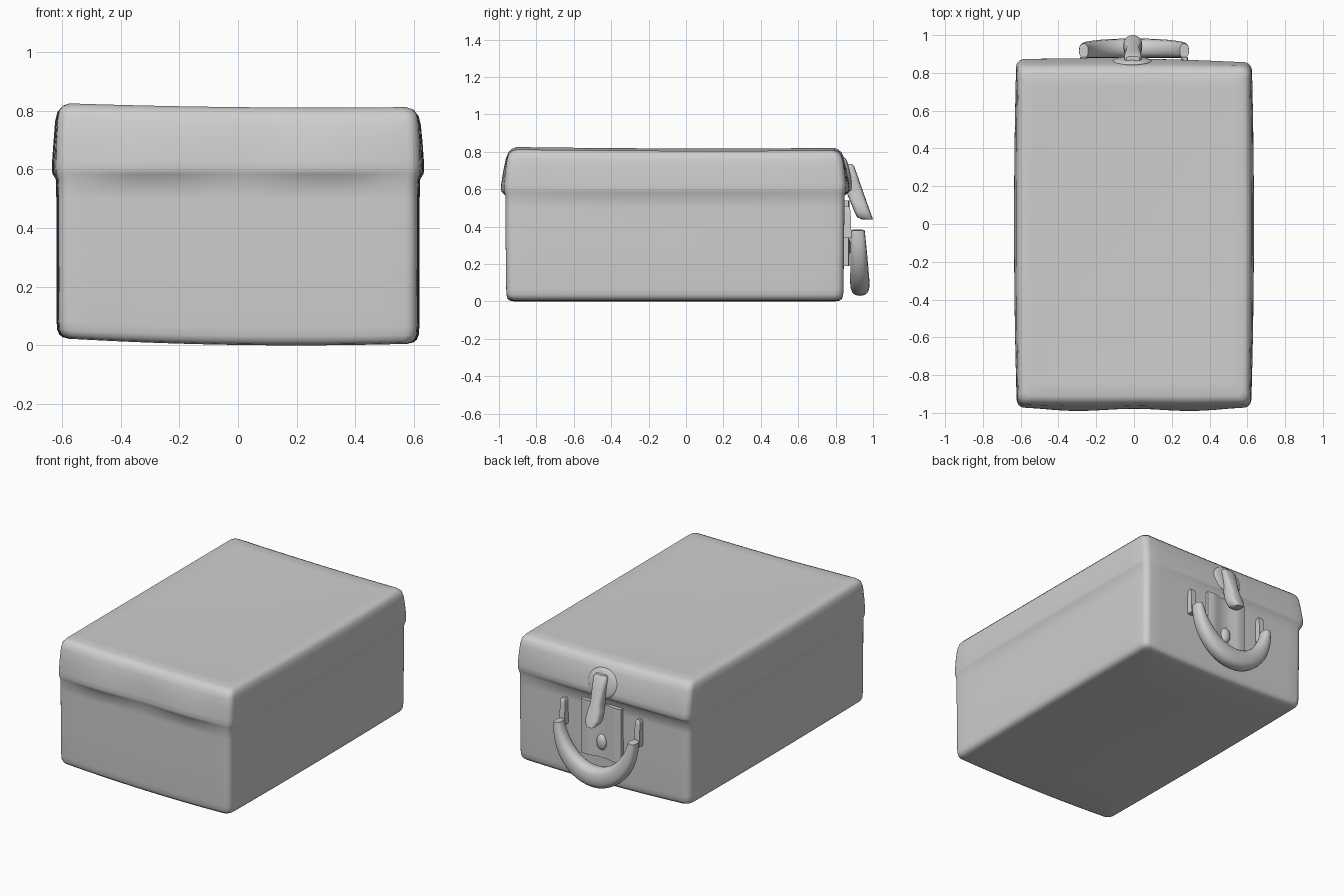
import bpy, bmesh, math
from mathutils import Vector, Matrix

if "Cube" in bpy.data.objects:
    bpy.data.objects.remove(bpy.data.objects["Cube"])

grey = bpy.data.materials.new("plain grey")
grey.diffuse_color = (0.62, 0.62, 0.62, 1)
grey.use_nodes = True
grey.node_tree.nodes["Principled BSDF"].inputs["Base Color"].default_value = grey.diffuse_color


def finish(name, bm, angle=40):
    bmesh.ops.remove_doubles(bm, verts=bm.verts, dist=1e-5)
    bmesh.ops.recalc_face_normals(bm, faces=bm.faces)
    me = bpy.data.meshes.new(name)
    bm.to_mesh(me)
    bm.free()
    me.materials.append(grey)
    ob = bpy.data.objects.new(name, me)
    bpy.context.collection.objects.link(ob)
    bpy.ops.object.select_all(action='DESELECT')
    bpy.context.view_layer.objects.active = ob
    ob.select_set(True)
    bpy.ops.object.shade_smooth_by_angle(angle=math.radians(angle))
    return ob


def loft(name, rings, angle=40):
    """Skin closed rings of equal length and cap both ends."""
    bm = bmesh.new()
    rows = [[bm.verts.new(p) for p in r] for r in rings]
    n = len(rows[0])
    for a, b in zip(rows, rows[1:]):
        for i in range(n):
            j = (i + 1) % n
            bm.faces.new((a[i], a[j], b[j], b[i]))
    bm.faces.new(rows[0][::-1])
    bm.faces.new(rows[-1])
    return finish(name, bm, angle)


def ring(z, hx, front, back, r=0.04, bow=0.0, side=0.008):
    """Rounded rectangle at height z; bow swells the ends, side swells the long walls."""
    pts = []
    corners = [(hx - r, back - r, 0), (-hx + r, back - r, 90),
               (-hx + r, front + r, 180), (hx - r, front + r, 270)]
    for k, (cx, cy, a0) in enumerate(corners):
        arc = [Vector((cx + r * math.cos(math.radians(a0 + t * 18)),
                       cy + r * math.sin(math.radians(a0 + t * 18)), z)) for t in range(6)]
        pts += arc
        nx, ny, na = corners[(k + 1) % 4]
        nxt = Vector((nx + r * math.cos(math.radians(na)), ny + r * math.sin(math.radians(na)), z))
        pts += [arc[-1].lerp(nxt, t / 16) for t in range(1, 16)]
    for p in pts:
        u = max(-1, min(1, p.x / 0.62))
        if p.y < -0.8:                                   # two soft swells along the front lid
            p.y -= bow * (0.4 * (1 - u * u) + 0.75 * math.sin(math.pi * u) ** 2)
        elif p.y > 0.7:
            p.y += bow * (0.7 * (1 - u * u) - 0.5 * u)
        p.x += side * p.x / 0.62 * max(0, 1 - (p.y / 0.95) ** 2)
        p.z += 0.024 * ((0.2 - p.x) / 0.8) ** 2 * max(0, 1 - p.z / 0.5)     # uneven base
        if p.z > 0.7:                                    # sagging top
            p.z += 0.007 * ((p.x / 0.6) ** 2 + p.y ** 2) - 0.011 * p.x - 0.002 * p.y
    return pts


def shrunk(z, k):
    return ring(z, 0.57 * k, -0.06 - 0.85 * k, -0.06 + 0.85 * k, 0.04 * k)


# Case: base, slight lid lip and soft top in one skin
levels = [(0.000, .57, -.915, .795), (0.004, .59, -.94, .82), (0.013, .602, -.953, .833),
          (0.03, .609, -.959, .84), (0.06, .611, -.961, .842), (0.30, .612, -.964, .845),
          (0.50, .612, -.965, .847), (0.565, .613, -.966, .848)]
rings = [shrunk(0.0, k) for k in (.01, .35, .7)] + [ring(*l) for l in levels]
lid = [(0.585, .619, -.969, .858, .016, .014), (0.60, .621, -.971, .863, .018, .014),
       (0.63, .621, -.97, .863, .017, .013), (0.70, .619, -.964, .852, .012, .010),
       (0.75, .615, -.957, .842, .006, .009), (0.78, .609, -.947, .831, .003, .008),
       (0.797, .596, -.93, .813, .002, .008), (0.805, .575, -.91, .795, .001, .008)]
rings += [ring(z, x, f, b, bow=w, side=s) for z, x, f, b, w, s in lid]
rings += [shrunk(0.804 - 0.004 * (1 - k), k) for k in (.92, .7, .45, .2, .01)]
loft("case", rings, 60)


# Handle: thick crescent with blunt ends, hanging on the back
N = 24
sections = []
for i in range(N + 1):
    t = -1 + 2 * i / N
    a = t * math.radians(84)
    c = Vector((0.268 * math.sin(a), 0.917 + 0.013 * (1 - t * t), 0.415 - 0.32 * math.cos(a)))
    tan = Vector((0.268 * math.cos(a), 0, 0.32 * math.sin(a))).normalized()
    nor = Vector((-tan.z, 0, tan.x))
    w = 0.024 + 0.041 * (1 - t * t)
    d = 0.038 + 0.014 * (1 - t * t)
    sec = []
    for q in range(16):
        cs, sn = math.cos(q * math.pi / 8), math.sin(q * math.pi / 8)
        sec.append(c + nor * w * math.copysign(abs(cs) ** .8, cs)
                   + Vector((0, 1, 0)) * d * math.copysign(abs(sn) ** .8, sn))
    sections.append(sec)
loft("handle", sections)


def rect(x, y0, y1, z):
    return [(-x, y0, z), (x, y0, z), (x, y1, z), (-x, y1, z)]


# Two prongs holding the handle
for sx, label in ((-1, "left"), (1, "right")):
    prong = loft(label + "_handle_prong",
                 [rect(.018, .83, .885, .34), rect(.018, .83, .88, .48),
                  rect(.015, .83, .876, .50), rect(.008, .83, .868, .508)])
    prong.location.x = sx * 0.268

# Lock plate with a hollow down the middle
profile = [(-.143, .83), (.143, .83), (.143, .868), (.11, .874), (.075, .872), (.04, .86),
           (-.04, .86), (-.075, .872), (-.11, .874), (-.143, .868)]
loft("lock_plate", [[(x, y, z) for x, y in profile] for z in (.19, .54)], 40)


def dome(name, loc, scale, tilt=0):
    bm = bmesh.new()
    bmesh.ops.create_uvsphere(bm, u_segments=20, v_segments=10, radius=1)
    bmesh.ops.transform(bm, verts=bm.verts, matrix=Matrix.Translation(loc) @ Matrix.Rotation(tilt, 4, 'X')
                        @ Matrix.Diagonal((*scale, 1)))
    return finish(name, bm)


# Rivet on the plate and the pad the clasp hangs from
dome("lock_rivet", (0, .86, .29), (.034, .022, .05))
dome("clasp_pad", (-.01, .862, .675), (.105, .02, .095), math.radians(10))


# Clasp: tongue that leans outward, pinched at the waist
clasp = [(.735, .035, .855, .888), (.72, .046, .855, .90), (.65, .043, .86, .925),
         (.57, .036, .863, .953), (.53, .045, .88, .967), (.48, .050, .90, .985),
         (.45, .040, .915, .996), (.437, .025, .945, 1.0)]
rings = []
for z, x, y0, y1 in clasp:
    cy, h = (y0 + y1) / 2, (y1 - y0) / 2
    r = []
    for q in range(16):
        c, s = math.cos(q * math.pi / 8), math.sin(q * math.pi / 8)
        r.append((x * math.copysign(abs(c) ** .6, c) - .006, cy + h * math.copysign(abs(s) ** .6, s), z))
    rings.append(r)
loft("clasp", rings)
